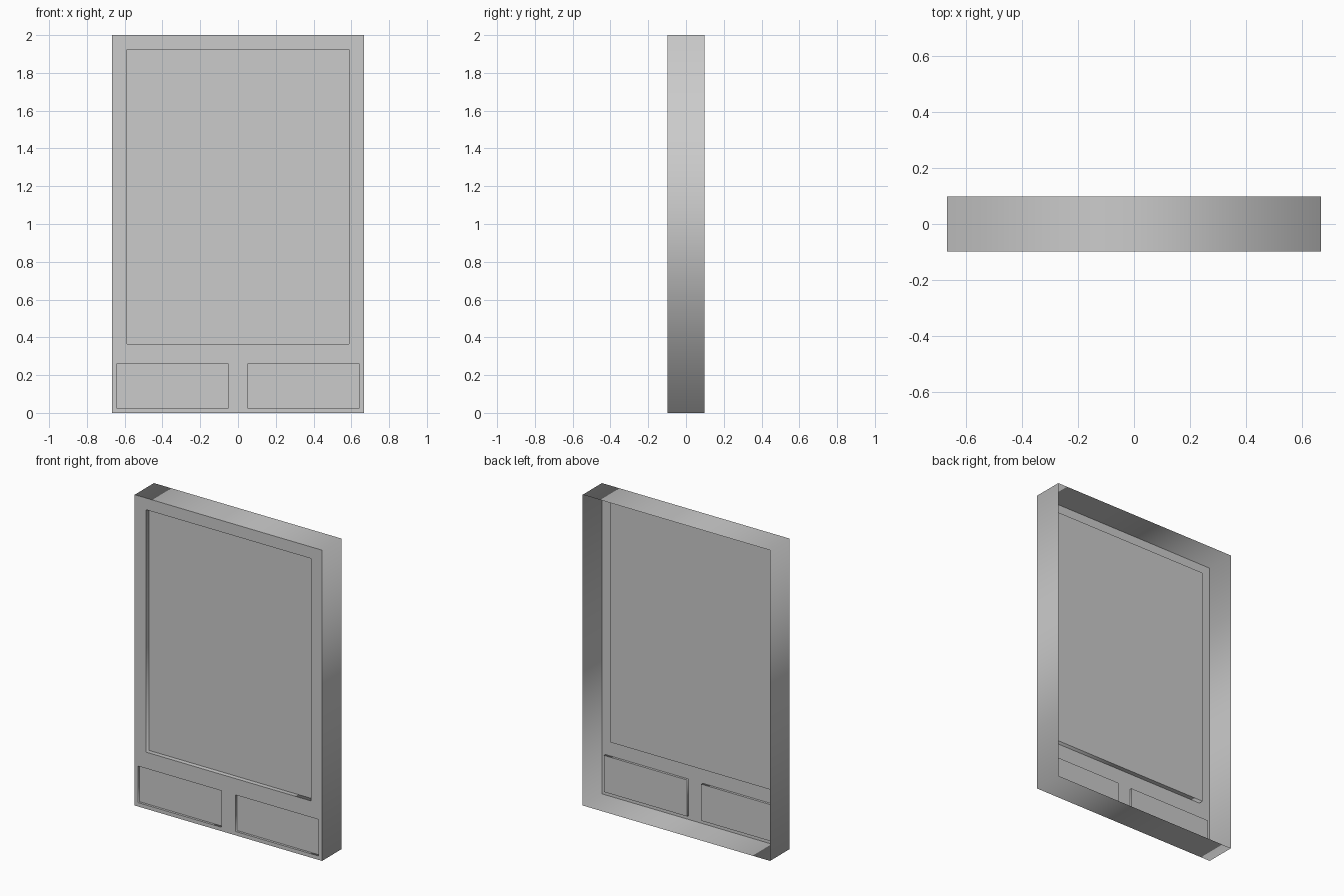
import bpy
import bmesh

default = bpy.data.objects.get("Cube")
if default:
    bpy.data.objects.remove(default, do_unlink=True)

HALF_W, HALF_D, HEIGHT = 0.667, 0.098, 2.0
OUTLINE = (-HALF_W, HALF_W, 0.0, HEIGHT)

# Recessed panels: x and z limits, then depth
PANELS = {
    "main_panel": ((-0.587, 0.587, 0.365, 1.925), 0.03),
    "lower_right_panel": ((-0.643, -0.05, 0.025, 0.26), 0.015),
    "lower_left_panel": ((0.05, 0.643, 0.025, 0.26), 0.015),
}

grey = bpy.data.materials.new("plain grey")
grey.use_nodes = True
colour = (0.6, 0.6, 0.6, 1.0)
grey.diffuse_color = colour
grey.node_tree.nodes["Principled BSDF"].inputs["Base Color"].default_value = colour


def ring(bm, rect, y):
    """Four corners of a rectangle, anticlockwise from the front."""
    x0, x1, z0, z1 = rect
    return [bm.verts.new((x, y, z)) for x, z in ((x0, z0), (x1, z0), (x1, z1), (x0, z1))]


def finish(bm, name):
    mesh = bpy.data.meshes.new(name)
    bm.to_mesh(mesh)
    bm.free()
    mesh.materials.append(grey)
    obj = bpy.data.objects.new(name, mesh)
    bpy.context.collection.objects.link(obj)
    return obj


def sleeve(name, rect, y0, y1, recess=False):
    """Four soft-shaded walls, facing out; a recess faces in and has a floor."""
    bm = bmesh.new()
    front, back = ring(bm, rect, y0), ring(bm, rect, y1)
    for i in range(4):
        j = (i + 1) % 4
        corners = [front[i], back[i], back[j], front[j]]
        if recess:
            corners.reverse()
        bm.faces.new(corners).smooth = True
    if recess:
        floor = bm.faces.new(back)
        for edge in floor.edges:
            edge.smooth = False
    return finish(bm, name)


# Outer walls, open at the back
sleeve("outer_walls", OUTLINE, -HALF_D, HALF_D)

# Front plate with an opening for each panel
bm = bmesh.new()
for rect in [OUTLINE] + [panel[0] for panel in PANELS.values()]:
    corners = ring(bm, rect, -HALF_D)
    for i in range(4):
        bm.edges.new((corners[i], corners[(i + 1) % 4]))
bmesh.ops.triangle_fill(bm, use_beauty=True, edges=bm.edges[:], normal=(0, -1, 0))
for face in bm.faces:
    face.normal_update()
    if face.normal.y > 0:
        face.normal_flip()
finish(bm, "front_plate")

# Sunken panels
for name, (rect, depth) in PANELS.items():
    sleeve(name, rect, -HALF_D, -HALF_D + depth, recess=True)
